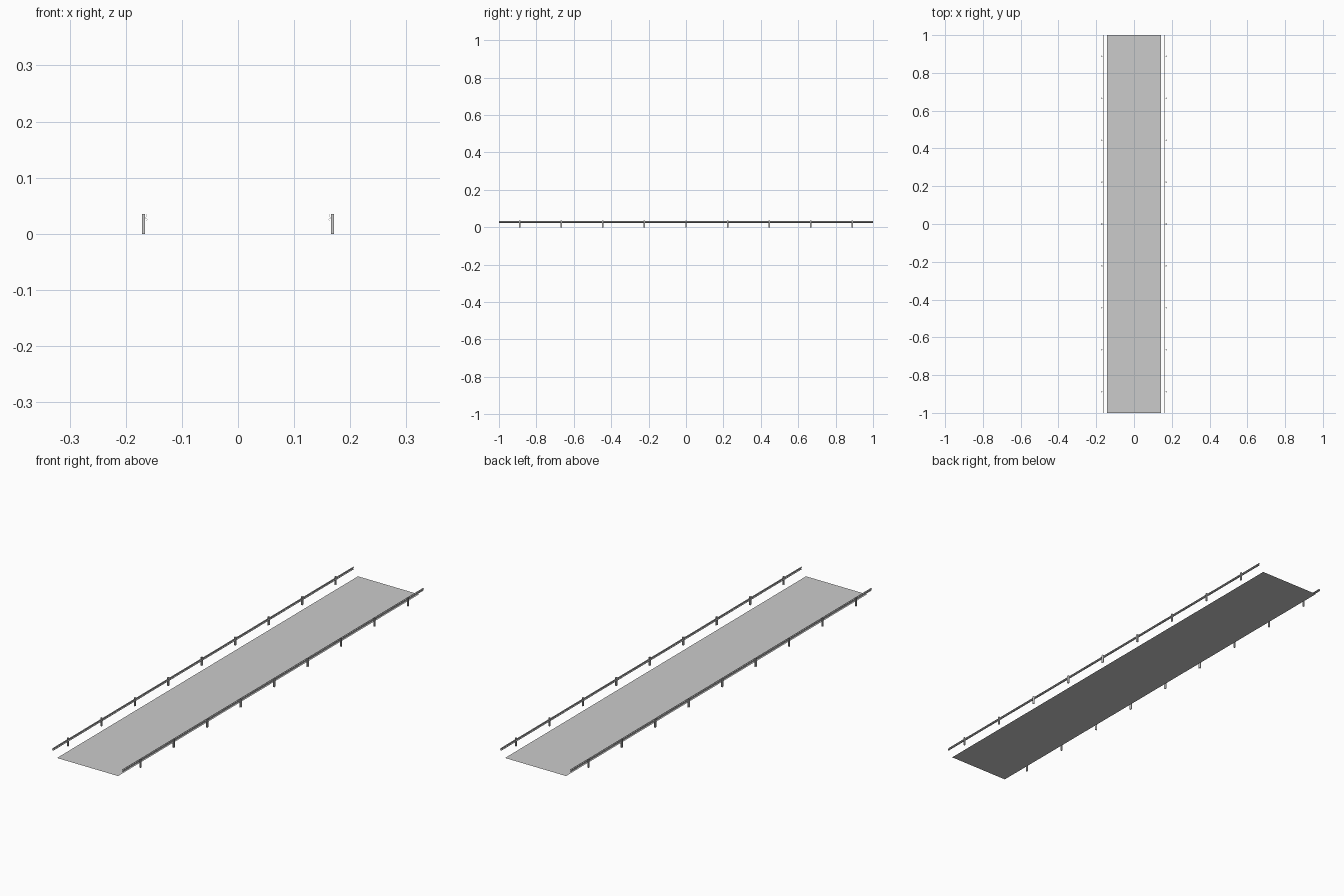
import bpy

if "Cube" in bpy.data.objects:
    bpy.data.objects.remove(bpy.data.objects["Cube"])

ROAD_HALF = 0.142
LENGTH = 2.0
POSTS = 9
STEP = LENGTH / POSTS


def mesh_object(name, verts, faces):
    me = bpy.data.meshes.new(name)
    me.from_pydata(verts, [], faces)
    ob = bpy.data.objects.new(name, me)
    bpy.context.collection.objects.link(ob)
    return ob


def mirror_x(ob):
    m = ob.modifiers.new("mirror", 'MIRROR')
    m.use_axis = (True, False, False)
    m.use_mirror_merge = False


# Flat road surface
h = LENGTH / 2
mesh_object("road_surface",
            [(-ROAD_HALF, -h, 0), (ROAD_HALF, -h, 0), (ROAD_HALF, h, 0), (-ROAD_HALF, h, 0)],
            [(0, 1, 2, 3)])

# W-beam guard rail: thin folded sheet swept along the road (x, z profile)
profile = [(0.1640, 0.0225), (0.1630, 0.0235), (0.1612, 0.0245), (0.1612, 0.0260),
           (0.1648, 0.0276), (0.1648, 0.0294),
           (0.1612, 0.0310), (0.1612, 0.0325), (0.1630, 0.0335), (0.1640, 0.0345)]
n = len(profile)
verts = [(x, y, z) for y in (-h, h) for x, z in profile]
rail = mesh_object("guard_rail", verts,
                   [(i, i + 1, n + i + 1, n + i) for i in range(n - 1)])
thick = rail.modifiers.new("sheet_thickness", 'SOLIDIFY')
thick.thickness = 0.0003
mirror_x(rail)

# I-section posts behind the rail, repeated along the road
a, b, t, w, top = 0.1660, 0.1710, 0.0008, 0.0040, 0.0355
section = [(a, -w), (a + t, -w), (a + t, -t), (b - t, -t), (b - t, -w), (b, -w),
           (b, w), (b - t, w), (b - t, t), (a + t, t), (a + t, w), (a, w)]
k = len(section)
verts = [(x, y - STEP * (POSTS - 1) / 2, z) for z in (0, top) for x, y in section]
faces = [(i, (i + 1) % k, k + (i + 1) % k, k + i) for i in range(k)]
faces += [tuple(reversed(range(k))), tuple(range(k, 2 * k))]
posts = mesh_object("rail_posts", verts, faces)

# Small spacer joining each post to the rail valley
y0 = -STEP * (POSTS - 1) / 2
bpy.ops.mesh.primitive_cube_add(size=1, location=(0.1654, y0, 0.0285))
spacer = bpy.context.object
spacer.name = "rail_spacers"
spacer.scale = (0.0014, 0.003, 0.0018)
bpy.ops.object.transform_apply(location=True, rotation=False, scale=True)

for ob in (posts, spacer):
    arr = ob.modifiers.new("repeat", 'ARRAY')
    arr.count = POSTS
    arr.use_relative_offset = False
    arr.use_constant_offset = True
    arr.constant_offset_displace = (0, STEP, 0)
    mirror_x(ob)
